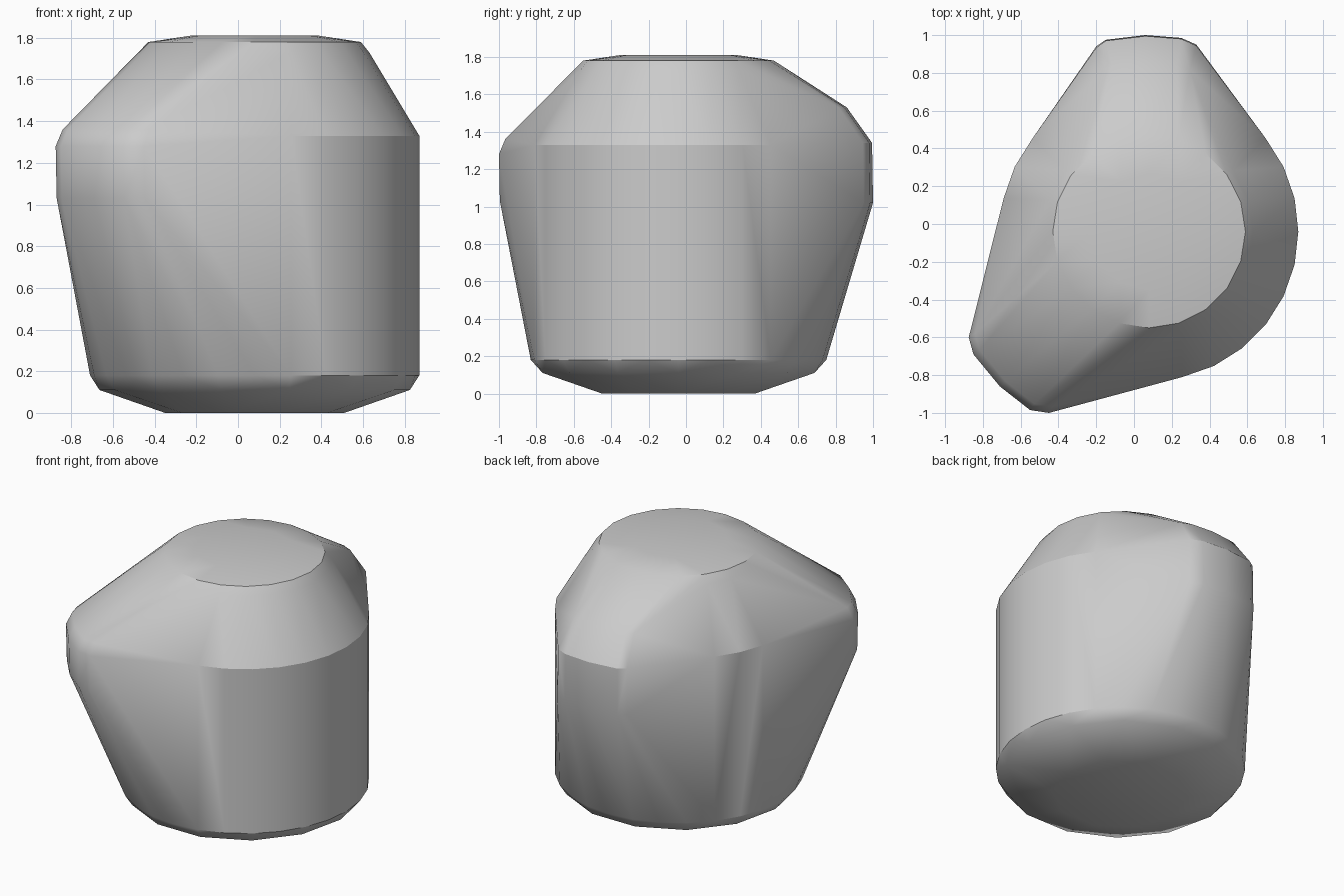
import bpy, bmesh, math
from mathutils import Vector

if "Cube" in bpy.data.objects:
    bpy.data.objects.remove(bpy.data.objects["Cube"], do_unlink=True)

CENTRE = Vector((0.08, -0.04, 0))


def ring(radius, z, sides, turn=0.0):
    """Points of a horizontal circle around the body axis."""
    step = 2 * math.pi / sides
    return [CENTRE + Vector((radius * math.cos(step * (i + turn)),
                             radius * math.sin(step * (i + turn)), z))
            for i in range(sides)]


def levels(outline, heights):
    """Repeat a plan outline at several heights, pulled toward the axis."""
    return [CENTRE + Vector(((x - CENTRE.x) * s, (y - CENTRE.y) * s, z))
            for z, s in heights for x, y in outline]


# Rounded body: base, wall, shoulder and top
points = ring(0.43, 0, 10) + ring(0.745, 0.11, 14) + ring(0.79, 0.18, 28)
points += ring(0.79, 1.33, 28) + ring(0.55, 1.73, 20)
points += ring(0.51, 1.78, 20) + ring(0.31, 1.81, 12)

# Bulge on the front right corner
spout = [(-0.875, -0.6), (-0.85, -0.69), (-0.71, -0.86), (-0.55, -0.985), (-0.45, -1.0)]
points += levels(spout, [(1.03, 0.995), (1.28, 1.0), (1.36, 0.965)])

# Ridge at the back
ridge = [(-0.2, 0.94), (-0.15, 0.975), (0.06, 1.0), (0.25, 0.985), (0.33, 0.95)]
points += levels(ridge, [(1.02, 1.0), (1.34, 0.995), (1.53, 0.865)])

# Wrap everything in one convex shell
bm = bmesh.new()
for p in points:
    bm.verts.new(p)
hull = bmesh.ops.convex_hull(bm, input=bm.verts[:])
spare = {g for g in hull["geom_interior"] + hull["geom_unused"]
         if isinstance(g, bmesh.types.BMVert)}
bmesh.ops.delete(bm, geom=list(spare), context='VERTS')
bmesh.ops.recalc_face_normals(bm, faces=bm.faces[:])
mesh = bpy.data.meshes.new("convex_shell")
bm.to_mesh(mesh)
bm.free()
shell = bpy.data.objects.new("convex_shell", mesh)
bpy.context.collection.objects.link(shell)

# Plain grey finish
grey = bpy.data.materials.new("plain_grey")
grey.use_nodes = True
colour = (0.6, 0.6, 0.6, 1)
grey.diffuse_color = colour
grey.node_tree.nodes["Principled BSDF"].inputs["Base Color"].default_value = colour
mesh.materials.append(grey)

bpy.ops.object.select_all(action='DESELECT')
shell.select_set(True)
bpy.context.view_layer.objects.active = shell
bpy.ops.object.shade_smooth_by_angle(angle=math.radians(30))
